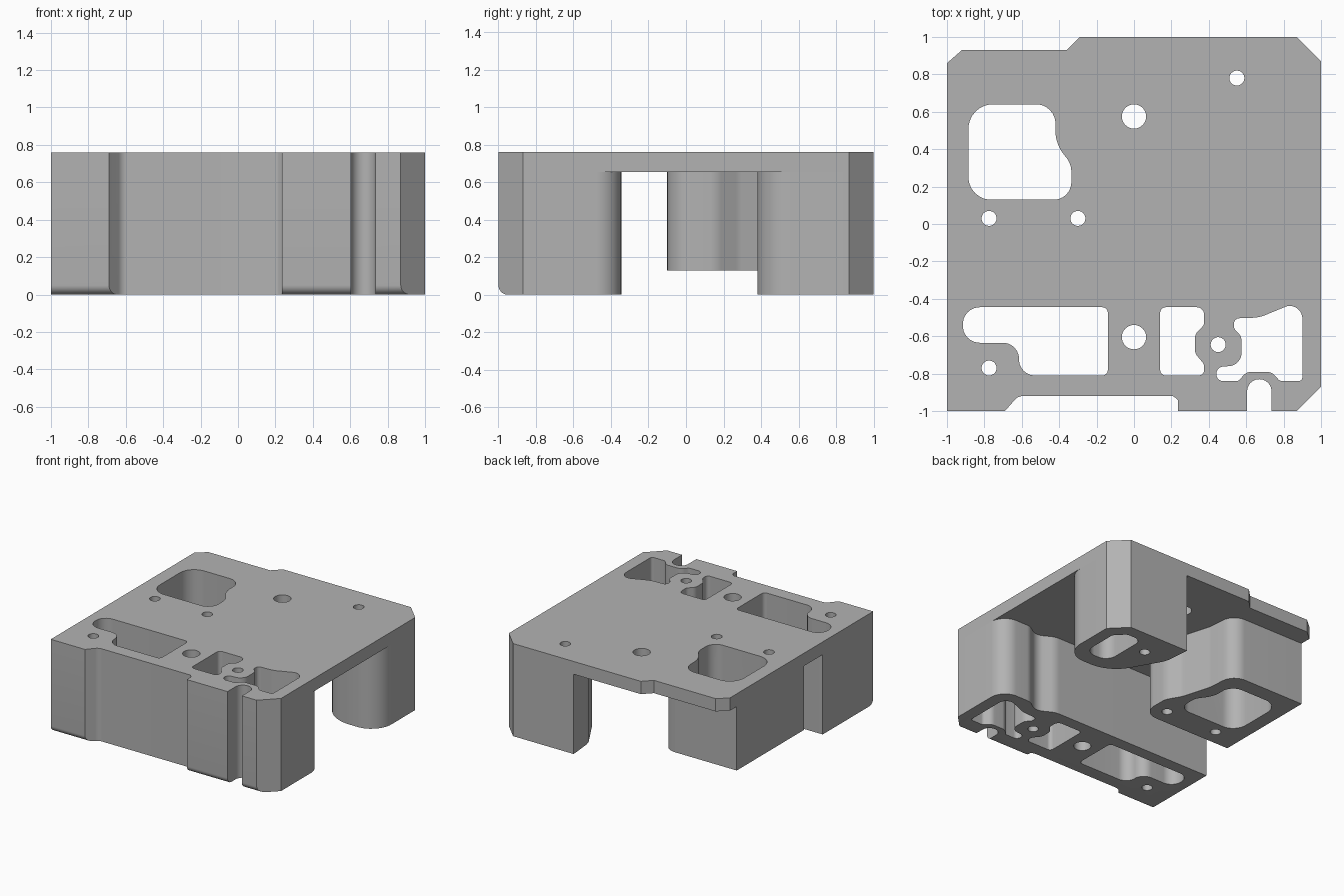
import bpy
import bmesh
import math
from mathutils import Vector

default_cube = bpy.data.objects.get("Cube")
if default_cube:
    bpy.data.objects.remove(default_cube, do_unlink=True)

TOP, UNDERSIDE = 0.76, 0.655
BELOW, ABOVE = -0.1, 0.9

grey = bpy.data.materials.new("machined grey")
grey.use_nodes = True
grey.diffuse_color = (0.45, 0.45, 0.45, 1)
grey.node_tree.nodes["Principled BSDF"].inputs["Base Color"].default_value = grey.diffuse_color


def rounded(corners, steps=8):
    """Turn (x, y, optional radius) corners into an outline with true arcs."""
    outline = []
    for i, corner in enumerate(corners):
        point = Vector(corner[:2])
        radius = corner[2] if len(corner) > 2 else 0
        if not radius:
            outline.append(point)
            continue
        to_prev = Vector(corners[i - 1][:2]) - point
        to_next = Vector(corners[(i + 1) % len(corners)][:2]) - point
        half = to_prev.angle(to_next) / 2
        reach = min(radius / math.tan(half), to_prev.length * 0.49, to_next.length * 0.49)
        radius = reach * math.tan(half)
        to_prev.normalize()
        to_next.normalize()
        centre = point + (to_prev + to_next).normalized() * (radius / math.sin(half))
        start = point + to_prev * reach - centre
        end = point + to_next * reach - centre
        for step in range(steps + 1):
            outline.append(centre + start.lerp(end, step / steps).normalized() * radius)
    return outline


def circle(x, y, radius, sides=32):
    turns = [math.tau * i / sides for i in range(sides)]
    return [Vector((x + radius * math.cos(a), y + radius * math.sin(a))) for a in turns]


def add_prism(bm, outline, low, high):
    base = bm.faces.new([bm.verts.new((p.x, p.y, low)) for p in outline])
    result = bmesh.ops.extrude_face_region(bm, geom=[base])
    verts = [item for item in result["geom"] if isinstance(item, bmesh.types.BMVert)]
    bmesh.ops.translate(bm, verts=verts, vec=(0, 0, high - low))


def prisms(name, outlines, low, high):
    bm = bmesh.new()
    for outline in outlines:
        add_prism(bm, outline, low, high)
    bmesh.ops.recalc_face_normals(bm, faces=bm.faces)
    mesh = bpy.data.meshes.new(name)
    bm.to_mesh(mesh)
    bm.free()
    mesh.materials.append(grey)
    obj = bpy.data.objects.new(name, mesh)
    bpy.context.collection.objects.link(obj)
    return obj


def cut(obj, *cutters):
    for cutter in cutters:
        modifier = obj.modifiers.new(cutter.name, "BOOLEAN")
        modifier.operation = "DIFFERENCE"
        modifier.solver = "EXACT"
        modifier.object = cutter
    bpy.context.view_layer.update()
    evaluated = obj.evaluated_get(bpy.context.evaluated_depsgraph_get())
    mesh = bpy.data.meshes.new_from_object(evaluated)
    obj.modifiers.clear()
    obj.data = mesh
    mesh.shade_smooth()
    mesh.set_sharp_from_angle(angle=math.radians(30))


# Outlines shared by the parts
front_edge = [(-1, -1), (-0.69, -1), (-0.62, -0.92, 0.06), (0.21, -0.92, 0.02),
              (0.235, -0.94, 0.01), (0.235, -1), (0.87, -1), (1, -0.87)]
back_edge = [(1, 0.87), (0.87, 1), (-0.29, 1), (-0.36, 0.93), (-0.92, 0.93), (-1, 0.86)]

# Pockets that pass through everything
leg_window = [(-0.885, 0.64, 0.13), (-0.42, 0.64, 0.13), (-0.42, 0.43, 0.25),
              (-0.335, 0.32, 0.12), (-0.335, 0.13, 0.12), (-0.885, 0.13, 0.12)]
long_window = [(-0.915, -0.445, 0.09), (-0.915, -0.635, 0.09), (-0.615, -0.635, 0.085),
               (-0.615, -0.81, 0.09), (-0.14, -0.81, 0.03), (-0.14, -0.445, 0.03)]
small_window = [(0.14, -0.445, 0.03), (0.375, -0.445, 0.04), (0.375, -0.54, 0.04),
                (0.325, -0.59, 0.06), (0.325, -0.69, 0.06), (0.375, -0.75, 0.04),
                (0.375, -0.81, 0.03), (0.14, -0.81, 0.03)]
curved_window = [(0.535, -0.505, 0.04), (0.67, -0.5, 0.2), (0.84, -0.43, 0.06),
                 (0.9, -0.47, 0.07), (0.9, -0.84, 0.02), (0.78, -0.84, 0.03),
                 (0.735, -0.79, 0.06), (0.6, -0.79, 0.06), (0.56, -0.84, 0.03),
                 (0.44, -0.84, 0.04), (0.44, -0.765, 0.04), (0.575, -0.755, 0.09),
                 (0.575, -0.6, 0.06), (0.535, -0.56, 0.03)]
front_slot = [(0.605, -1.1), (0.735, -1.1), (0.735, -0.83, 0.065), (0.605, -0.83, 0.065)]
windows = [leg_window, long_window, small_window, curved_window, front_slot]

# Bolt and screw holes
bolts = [(0, 0.575), (0, -0.605)]
screws = [(0.55, 0.78), (-0.775, 0.03), (-0.3, 0.03), (0.45, -0.645), (-0.775, -0.77)]
holes = [circle(x, y, 0.065) for x, y in bolts] + [circle(x, y, 0.04) for x, y in screws]

through_cutter = prisms("through_cutter", [rounded(w) for w in windows] + holes, BELOW, ABOVE)

# Blind pocket in the underside of the corner leg
blind_pocket = [(0.68, 0.5, 0.09), (0.9, 0.5, 0.09), (0.9, 0.82, 0.05),
                (0.82, 0.9, 0.05), (0.68, 0.9, 0.08)]
pocket_cutter = prisms("pocket_cutter", [rounded(blind_pocket)], BELOW, UNDERSIDE - 0.03)

# Bar that rounds the lower front edge, swept along x
edge_profile = [(-1.1, -0.1), (-0.95, -0.1), (-0.95, 0), (-1, 0, 0.05), (-1, 0.05), (-1.1, 0.05)]
arc = [Vector((-0.95 - 0.05 * math.sin(a), 0.05 - 0.05 * math.cos(a)))
       for a in (math.pi / 2 * i / 8 for i in range(9))]
profile = [Vector(p[:2]) for p in edge_profile[:2]] + arc + [Vector(edge_profile[-1])]
edge_cutter = prisms("edge_cutter", [profile], -1.1, 1.1)
for vertex in edge_cutter.data.vertices:
    vertex.co = vertex.co.zxy

# Parts
top_plate = prisms("top_plate", [rounded(front_edge + back_edge)], UNDERSIDE, TOP)
cut(top_plate, through_cutter)

block_rear = [(1, -0.345, 0.18), (0.73, -0.345, 0.1), (0.62, -0.42, 0.1),
              (0.48, -0.345, 0.15), (-1, -0.345)]
front_block = prisms("front_block", [rounded(front_edge + block_rear)], 0, UNDERSIDE)
cut(front_block, through_cutter, edge_cutter)

window_leg = [(-1, -0.1), (-0.17, -0.1, 0.13), (-0.17, 0.16, 0.12), (-0.24, 0.28, 0.15),
              (-0.31, 0.52, 0.15), (-0.33, 0.77, 0.12), (-1, 0.77)]
left_leg = prisms("window_leg", [rounded(window_leg)], 0.13, UNDERSIDE)
cut(left_leg, through_cutter)

corner_leg = [(1, 0.87), (0.87, 1), (0.32, 1), (0.34, 0.78, 0.2), (0.57, 0.38, 0.3), (1, 0.38, 0.18)]
rear_leg = prisms("corner_leg", [rounded(corner_leg)], 0, UNDERSIDE)
cut(rear_leg, through_cutter, pocket_cutter)

for helper in (through_cutter, pocket_cutter, edge_cutter):
    bpy.data.objects.remove(helper, do_unlink=True)
